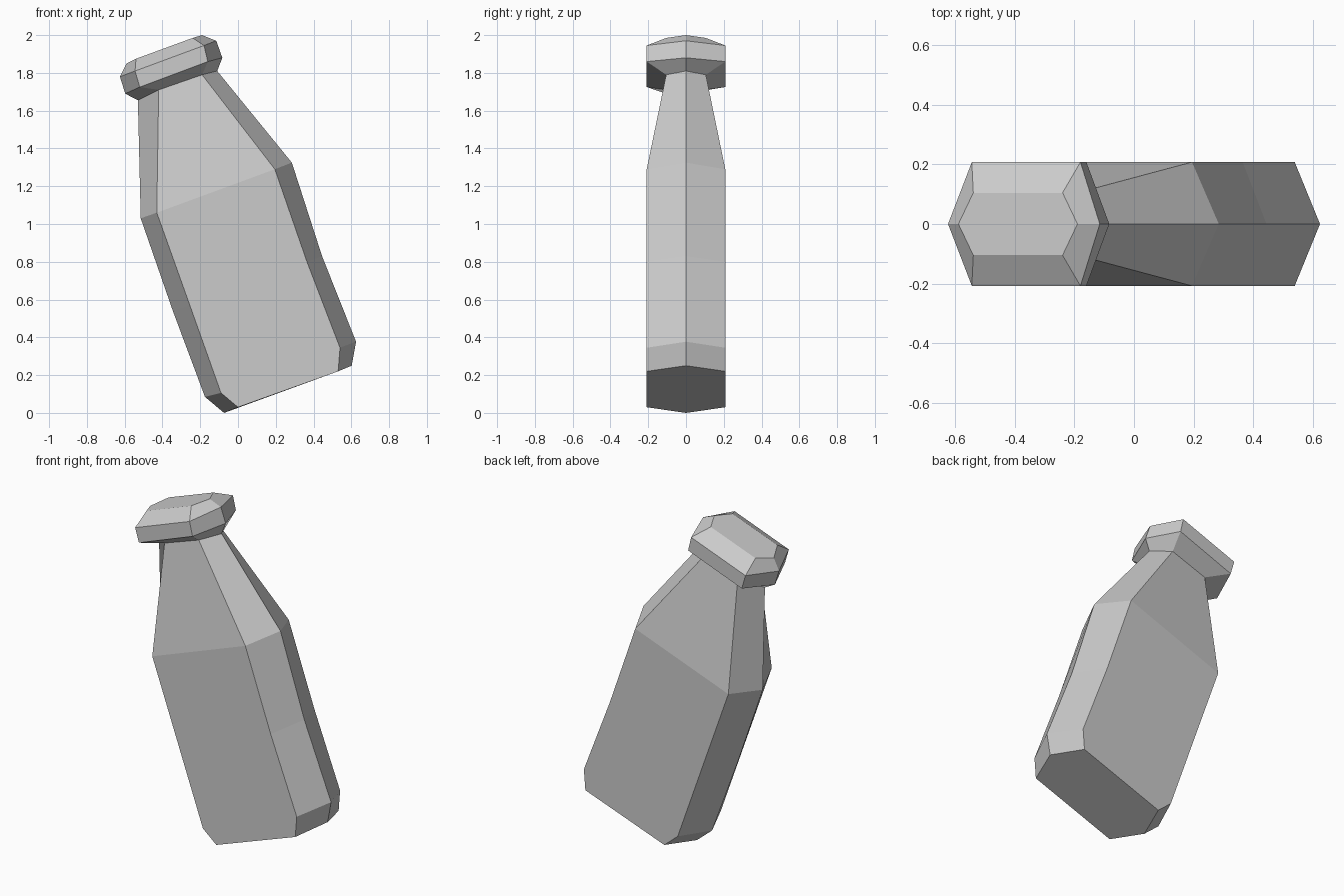
import bpy, bmesh

if "Cube" in bpy.data.objects:
    bpy.data.objects.remove(bpy.data.objects["Cube"])

W = 0.208   # half depth of body and cap
N = 0.105   # half depth of neck and cap top

# Each hexagonal ring: (half depth, left tip, left corner, right corner, right tip), points as (x, z)
NECK = (N, (-0.53, 1.655), (-0.42, 1.71), (-0.19, 1.79), (-0.11, 1.81))
BODY = [
    (W, (-0.074, 0.0), (0.0, 0.03), (0.53, 0.22), (0.602, 0.25)),
    (W, (-0.175, 0.085), (-0.09, 0.106), (0.54, 0.345), (0.625, 0.377)),
    (W, (-0.345, 0.54), (-0.254, 0.567), (0.365, 0.80), (0.445, 0.83)),
    (W, (-0.515, 1.03), (-0.43, 1.06), (0.195, 1.29), (0.285, 1.325)),
    NECK,
]
CAP = [
    NECK,
    (W, (-0.597, 1.69), (-0.52, 1.725), (-0.16, 1.86), (-0.083, 1.88)),
    (W, (-0.625, 1.78), (-0.545, 1.81), (-0.18, 1.945), (-0.115, 1.97)),
    (N, (-0.59, 1.85), (-0.54, 1.875), (-0.24, 1.985), (-0.19, 2.0)),
]


def loft(name, rings, close_bottom, close_top):
    bm = bmesh.new()
    loops = []
    for d, lt, lc, rc, rt in rings:
        pts = [(lt, 0), (lc, -d), (rc, -d), (rt, 0), (rc, d), (lc, d)]
        loops.append([bm.verts.new((p[0], y, p[1])) for p, y in pts])
    for a, b in zip(loops, loops[1:]):
        for i in range(6):
            j = (i + 1) % 6
            bm.faces.new((a[i], a[j], b[j], b[i]))
    if close_bottom:
        bm.faces.new(loops[0][::-1])
    if close_top:
        bm.faces.new(loops[-1])
    mesh = bpy.data.meshes.new(name)
    bm.to_mesh(mesh)
    bm.free()
    obj = bpy.data.objects.new(name, mesh)
    bpy.context.collection.objects.link(obj)
    return obj


# Leaning bottle body with tapered neck
loft("bottle_body", BODY, True, False)
# Flared cap sharing the neck ring
loft("bottle_cap", CAP, False, True)
